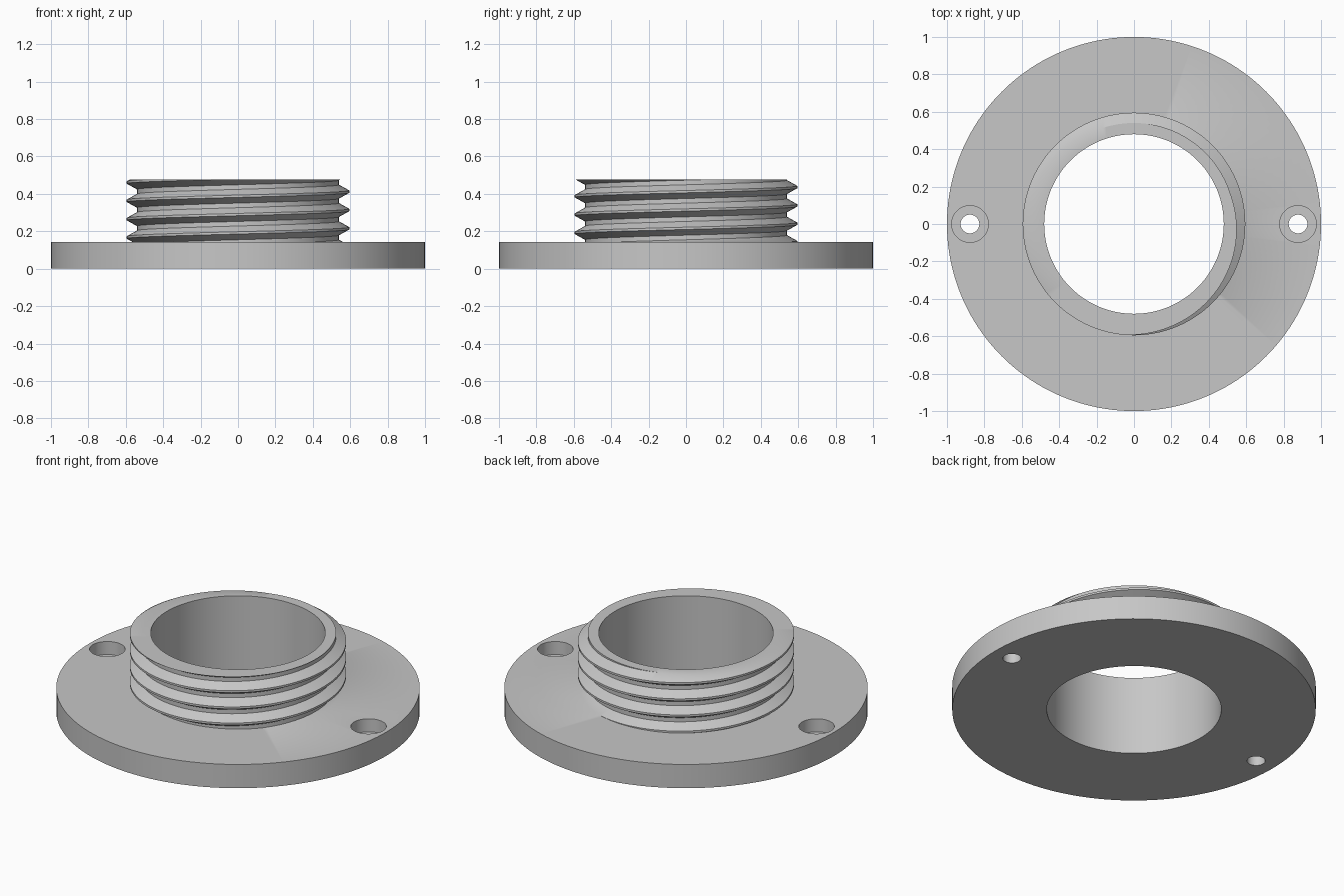
import bpy, bmesh, math

if "Cube" in bpy.data.objects:
    bpy.data.objects.remove(bpy.data.objects["Cube"], do_unlink=True)

FLANGE_TOP, COLLAR_TOP = 0.144, 0.478
BORE, FLANGE_R = 0.48, 1.0
ROOT, CREST, PITCH = 0.54, 0.595, 0.098
CREST_Z = 0.412          # height of one crest at +x
STEPS = 160

grey = bpy.data.materials.new("plain grey")
grey.use_nodes = True
grey.diffuse_color = (0.57, 0.57, 0.57, 1)
grey.node_tree.nodes["Principled BSDF"].inputs["Base Color"].default_value = grey.diffuse_color


def revolve(name, profile, steps, x=0.0):
    """Sweep a closed section, given as profile(angle) -> [(r, z)], around z."""
    bm = bmesh.new()
    rings = []
    for i in range(steps + 1):
        a = math.tau * i / steps
        rings.append([bm.verts.new((x + r * math.cos(a), r * math.sin(a), z))
                      for r, z in profile(a)])
    for p, q in zip(rings, rings[1:]):
        for j in range(len(p)):
            k = (j + 1) % len(p)
            bm.faces.new((p[j], q[j], q[k], p[k]))
    bmesh.ops.remove_doubles(bm, verts=bm.verts, dist=1e-5)
    bmesh.ops.dissolve_degenerate(bm, edges=bm.edges, dist=1e-5)
    bmesh.ops.recalc_face_normals(bm, faces=bm.faces)
    mesh = bpy.data.meshes.new(name)
    bm.to_mesh(mesh)
    bm.free()
    obj = bpy.data.objects.new(name, mesh)
    bpy.context.collection.objects.link(obj)
    mesh.materials.append(grey)
    return obj


def thread_radius(z, angle):
    """Trapezoid thread: narrow flat crest, wider flat root."""
    t = (z - CREST_Z) / PITCH - angle / math.tau
    d = abs(t - round(t))                       # distance from crest in pitches
    f = min(max((d - 1 / 16) / (3 / 8 - 1 / 16), 0), 1)
    return CREST + (ROOT - CREST) * f


def body_section(angle):
    pts = [(BORE, 0), (FLANGE_R, 0), (FLANGE_R, FLANGE_TOP)]
    # thread corners climb with the angle and are clipped at both ends
    for turn in range(-5, 3):
        for d in (-3 / 8, -1 / 16, 1 / 16, 3 / 8):
            z = CREST_Z + PITCH * (turn + d + angle / math.tau)
            z = min(max(z, FLANGE_TOP), COLLAR_TOP)
            pts.append((thread_radius(z, angle), z))
    return pts + [(BORE, COLLAR_TOP)]


def screw_section(angle):
    floor = 0.065
    return [(0, -0.1), (0.05, -0.1), (0.05, floor),
            (0.098, floor), (0.098, 0.25), (0, 0.25)]


# Flange with threaded collar
body = revolve("threaded_flange", body_section, STEPS)

# Counterbored screw holes
for side in (-1, 1):
    cutter = revolve("screw_hole_cutter", screw_section, 48, side * 0.877)
    cutter.hide_render = True
    cut = body.modifiers.new("screw_hole", "BOOLEAN")
    cut.operation = "DIFFERENCE"
    cut.solver = "EXACT"
    cut.object = cutter
    bpy.context.view_layer.objects.active = body
    bpy.ops.object.modifier_apply(modifier=cut.name)
    bpy.data.objects.remove(cutter, do_unlink=True)

# Smooth walls, crisp thread and rim edges
bpy.ops.object.select_all(action="DESELECT")
body.select_set(True)
bpy.context.view_layer.objects.active = body
bpy.ops.object.shade_smooth_by_angle(angle=math.radians(30))
